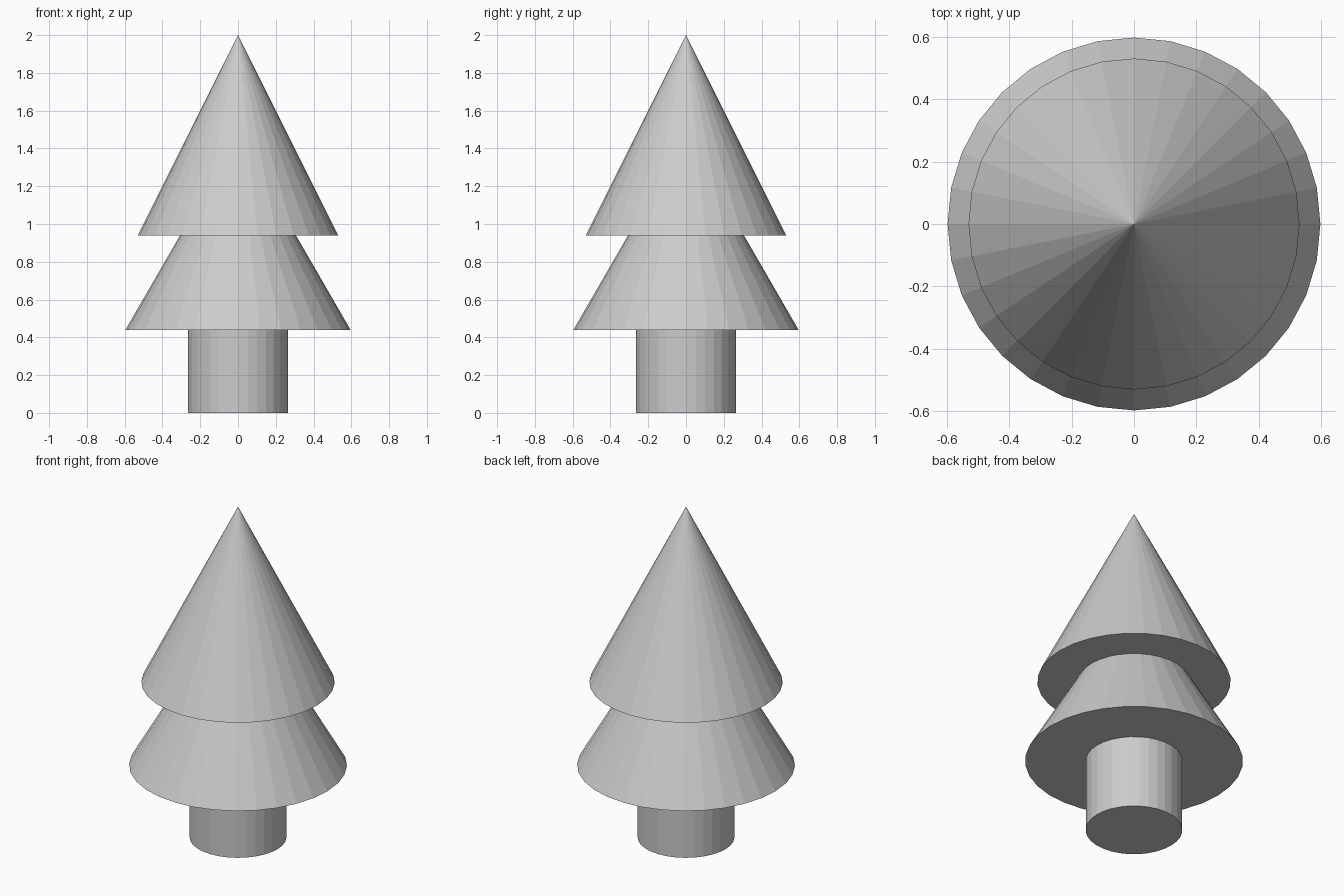
import bpy

if "Cube" in bpy.data.objects:
    bpy.data.objects.remove(bpy.data.objects["Cube"])

SIDES = 32


def add_cone(name, radius, base_z, tip_z, top_radius=0.0):
    """Closed flat-shaded cone (or cylinder) standing between two heights."""
    bpy.ops.mesh.primitive_cone_add(
        vertices=SIDES, radius1=radius, radius2=top_radius,
        depth=tip_z - base_z, location=(0, 0, (base_z + tip_z) / 2))
    bpy.context.object.name = name


# Trunk, running a little way into the lower foliage
add_cone("trunk", 0.265, 0.0, 0.56, top_radius=0.265)

# Two overlapping tiers of foliage
add_cone("lower_foliage", 0.597, 0.438, 1.47)
add_cone("upper_foliage", 0.53, 0.94, 2.0)
